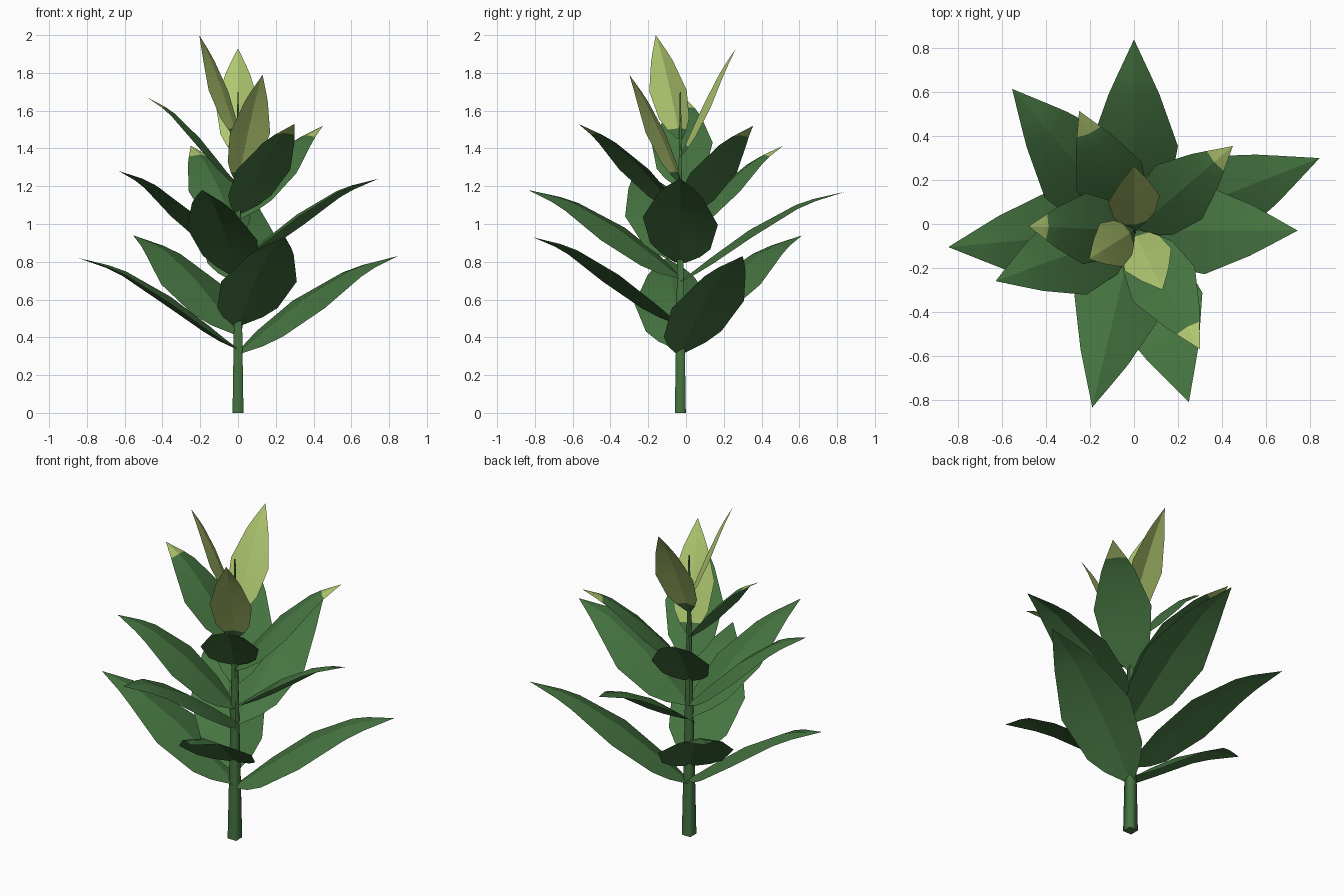
import bpy, bmesh, math
from mathutils import Vector

if "Cube" in bpy.data.objects:
    bpy.data.objects.remove(bpy.data.objects["Cube"])


def material(name, rgb):
    m = bpy.data.materials.new(name)
    m.diffuse_color = (*rgb, 1)
    m.use_nodes = True
    m.node_tree.nodes["Principled BSDF"].inputs["Base Color"].default_value = m.diffuse_color
    return m


GREEN = material("leaf green", (0.06, 0.175, 0.052))
LIME = material("young lime", (0.43, 0.57, 0.16))
AXIS = Vector((0, -0.03, 0))
DROOP = 0.2  # how far the blade edges hang below the midrib

# Leaf stations: distance along, half-width factor, rise factor (arched)
STATIONS = [(0, .12, 0), (.09, .52, .12), (.18, .8, .25), (.42, 1, .57),
            (.7, .58, .85), (.81, .37, .92), (1, 0, 1)]


def make_object(name, bm):
    me = bpy.data.meshes.new(name)
    bm.to_mesh(me)
    bm.free()
    me.materials.append(GREEN)
    me.materials.append(LIME)
    ob = bpy.data.objects.new(name, me)
    bpy.context.collection.objects.link(ob)
    return ob


def leaf(name, tip, base_z, half_w, lime_from, arch=1.0, roll=0):
    """Folded blade from the stem to the tip; midrib is a raised ridge."""
    tip = Vector(tip)
    out = tip - AXIS
    rise = tip.z - base_z
    out.z = 0
    reach = out.length
    out.normalize()
    side = Vector((-out.y, out.x, 0))
    slope = math.atan2(rise, reach)
    up = Vector((0, 0, math.cos(slope))) - out * math.sin(slope)
    a = math.radians(roll)
    bm = bmesh.new()
    rows = []
    for t, w, h in STATIONS:
        z = base_z + rise * (t + (h - t) * arch)
        p = AXIS + out * reach * t + Vector((0, 0, z))
        w *= half_w
        if w == 0:
            v = bm.verts.new(p)
            rows.append((v, v, v))
            continue
        edge = [bm.verts.new(p + side * k * w * math.cos(a)
                             - up * w * (DROOP + k * math.sin(a))) for k in (-1, 1)]
        rows.append((edge[0], bm.verts.new(p), edge[1]))
    for i in range(len(rows) - 1):
        for j in (0, 1):
            quad = [rows[i][j], rows[i][j + 1], rows[i + 1][j + 1], rows[i + 1][j]]
            f = bm.faces.new(list(dict.fromkeys(quad)))
            f.smooth = True
            # lime colour starts at a given distance along the leaf
            f.material_index = 1 if STATIONS[i][0] >= lime_from else 0
    # crease along the midrib only
    for lower, upper in zip(rows, rows[1:]):
        bm.edges.get((lower[1], upper[1])).smooth = False
    make_object(name, bm)


# Stem: tapered square stalk, sides facing the axes
bm = bmesh.new()
bmesh.ops.create_cube(bm, size=1)
for v in bm.verts:
    r = 0.029 if v.co.z < 0 else 0.003
    v.co = AXIS + Vector((math.copysign(r, v.co.x), math.copysign(r, v.co.y),
                          0 if v.co.z < 0 else 1.7))
for f in bm.faces:
    f.smooth = abs(f.normal.z) < 0.5
make_object("stem", bm)

# Lower and middle tiers: all green (tip, base height, roll)
LARGE = [((.845, .30, .83), .32, -6), ((-.845, -.105, .82), .34, 0),
         ((-.555, .615, .94), .42, 0), ((.25, -.81, .93), .47, 0),
         ((.745, -.03, 1.24), .80, 7), ((0, .84, 1.17), .70, 0),
         ((-.63, -.26, 1.28), .80, 0), ((-.19, -.835, 1.18), .72, 11)]
for i, (tip, z, roll) in enumerate(LARGE):
    leaf(f"large_leaf_{i + 1}", tip, z, 0.21 if i < 4 else 0.2, 2, roll=roll)

# Upper tier: green with lime tips
UPPER = [((.30, -.57, 1.53), 1.06), ((.45, .355, 1.52), 1.03),
         ((-.48, -.01, 1.67), 1.20), ((-.25, .515, 1.415), .94)]
for i, (tip, z) in enumerate(UPPER):
    leaf(f"upper_leaf_{i + 1}", tip, z, 0.162, 0.8, arch=0.8)

# Crown: three young lime leaves with green bases
CROWN = [((0, .265, 1.93), 1.36, .118, -8), ((-.205, -.16, 2.0), 1.45, .112, 5),
         ((.13, -.30, 1.79), 1.22, .118, 0)]
for i, (tip, z, w, roll) in enumerate(CROWN):
    leaf(f"crown_leaf_{i + 1}", tip, z, w, 0.08, arch=0.4, roll=roll)
